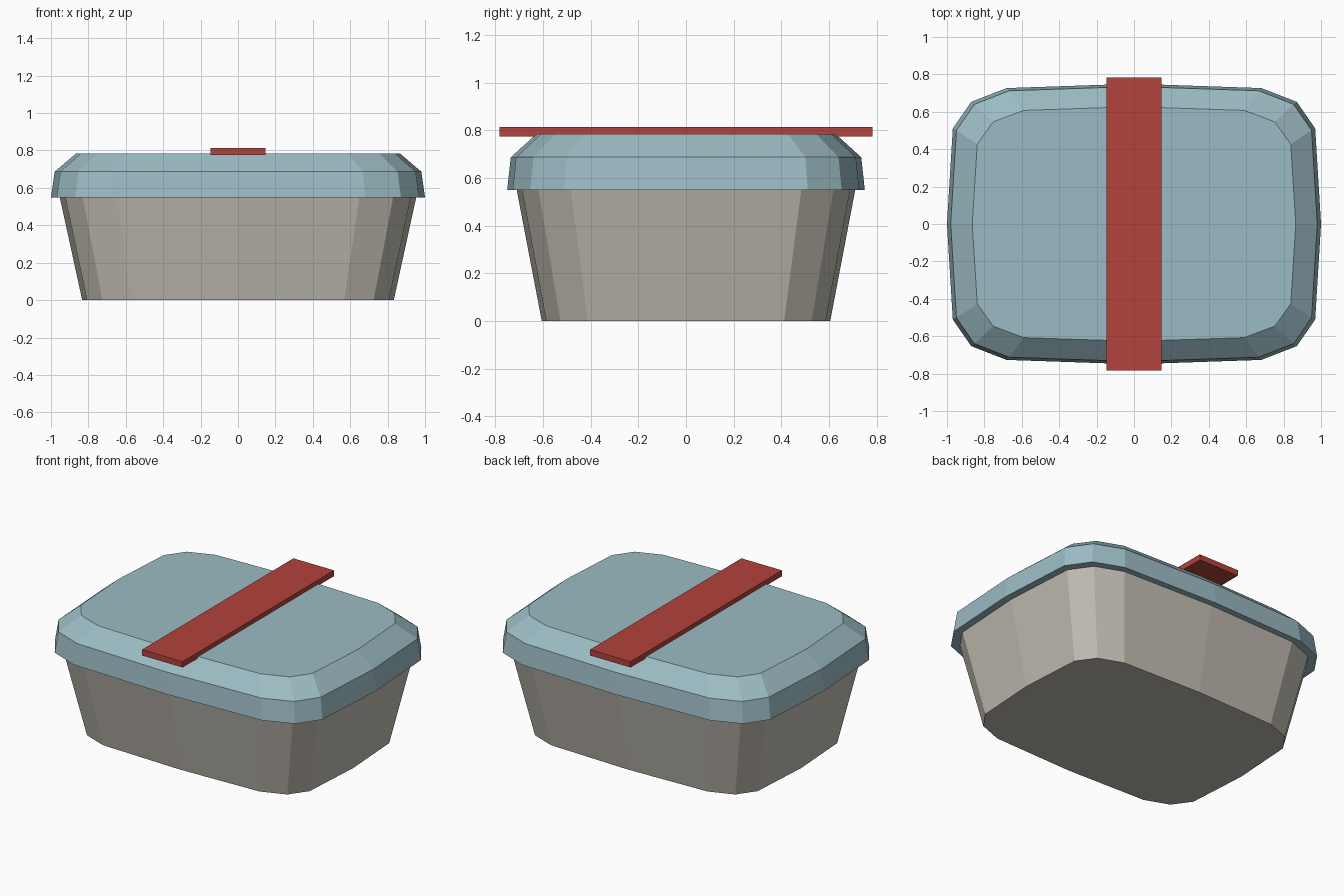
import bpy, bmesh
from math import sin, cos, pi, copysign

if "Cube" in bpy.data.objects:
    bpy.data.objects.remove(bpy.data.objects["Cube"])

SIDES = 16


def material(name, color):
    m = bpy.data.materials.new(name)
    m.diffuse_color = (*color, 1)
    m.use_nodes = True
    m.node_tree.nodes["Principled BSDF"].inputs["Base Color"].default_value = m.diffuse_color
    return m


def ring(bm, rx, ry, z):
    # Superellipse outline: a rectangle with soft faceted corners
    power = lambda v: 0.0 if abs(v) < 1e-6 else copysign(abs(v) ** 0.4, v)
    angles = [2 * pi * i / SIDES for i in range(SIDES)]
    return [bm.verts.new((rx * power(cos(a)), ry * power(sin(a)), z)) for a in angles]


def finish(bm, name, mat):
    bmesh.ops.recalc_face_normals(bm, faces=bm.faces)
    mesh = bpy.data.meshes.new(name)
    bm.to_mesh(mesh)
    bm.free()
    mesh.materials.append(mat)
    obj = bpy.data.objects.new(name, mesh)
    bpy.context.collection.objects.link(obj)
    return obj


def loft(name, sections, mat):
    bm = bmesh.new()
    rings = [ring(bm, *s) for s in sections]
    for low, high in zip(rings, rings[1:]):
        for i in range(SIDES):
            j = (i + 1) % SIDES
            bm.faces.new((low[i], low[j], high[j], high[i]))
    bm.faces.new(rings[0][::-1])
    bm.faces.new(rings[-1])
    return finish(bm, name, mat)


# Tapered container
loft("container", [(0.833, 0.605, 0), (0.953, 0.71, 0.55)],
     material("beige", (0.53, 0.50, 0.44)))

# Overhanging lid with bevelled shoulder
loft("lid", [(1.0, 0.75, 0.55), (0.98, 0.735, 0.687), (0.865, 0.627, 0.785)],
     material("pale_blue", (0.33, 0.50, 0.55)))

# Flat strap across the lid
bm = bmesh.new()
bmesh.ops.create_cube(bm, size=1)
bmesh.ops.scale(bm, vec=(0.294, 1.566, 0.038), verts=bm.verts)
bmesh.ops.translate(bm, vec=(0, 0, 0.794), verts=bm.verts)
finish(bm, "strap", material("red", (0.45, 0.055, 0.045)))
